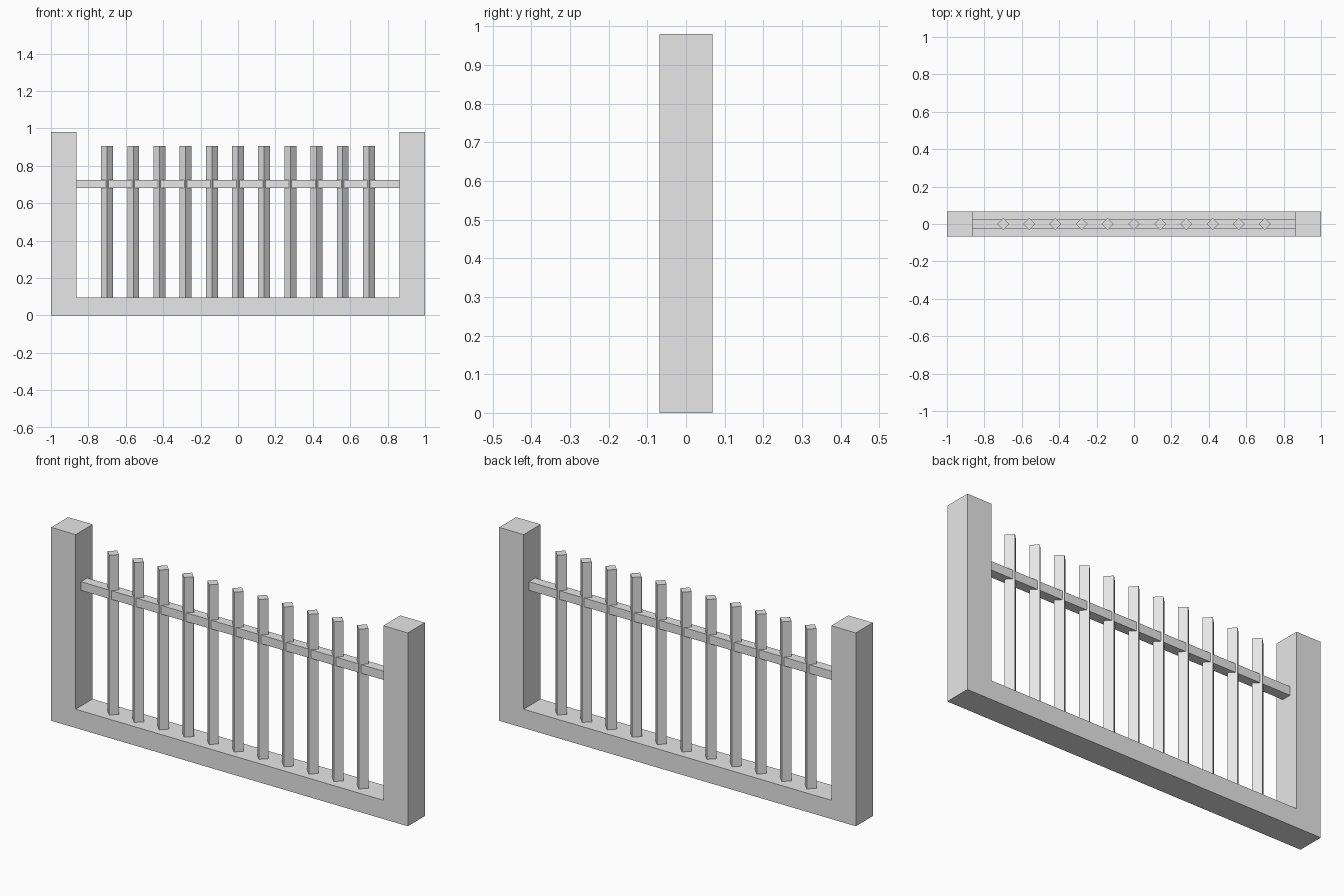
import bpy
import bmesh
from math import pi
from mathutils import Matrix

cube = bpy.data.objects.get("Cube")
if cube:
    bpy.data.objects.remove(cube, do_unlink=True)

grey = bpy.data.materials.new("light_grey")
grey.use_nodes = True
colour = (0.8, 0.8, 0.8, 1)
grey.diffuse_color = colour
grey.node_tree.nodes["Principled BSDF"].inputs["Base Color"].default_value = colour


def add_object(name, bm):
    bmesh.ops.recalc_face_normals(bm, faces=bm.faces)
    mesh = bpy.data.meshes.new(name)
    bm.to_mesh(mesh)
    bm.free()
    mesh.materials.append(grey)
    obj = bpy.data.objects.new(name, mesh)
    bpy.context.collection.objects.link(obj)
    return obj


def add_box(name, size, centre, turn=0):
    bm = bmesh.new()
    bmesh.ops.create_cube(bm, size=1)
    bm.transform(Matrix.Translation(centre) @ Matrix.Rotation(turn, 4, "Z")
                 @ Matrix.Diagonal((*size, 1)))
    return add_object(name, bm)


DEPTH, INNER = 0.136, 0.863
POST_TOP, BASE_TOP, BAR_TOP = 0.98, 0.095, 0.905

# U-shaped frame: two posts and a base in one extruded profile
half = [(1, 0), (1, POST_TOP), (INNER, POST_TOP), (INNER, BASE_TOP)]
outline = half + [(-x, z) for x, z in reversed(half)]
bm = bmesh.new()
face = bm.faces.new([bm.verts.new((x, -DEPTH / 2, z)) for x, z in outline])
extruded = bmesh.ops.extrude_face_region(bm, geom=[face], use_keep_orig=True)
verts = [v for v in extruded["geom"] if isinstance(v, bmesh.types.BMVert)]
bmesh.ops.translate(bm, verts=verts, vec=(0, DEPTH, 0))
add_object("frame", bm)

# Horizontal rail between the posts
add_box("rail", (2 * INNER, 0.05, 0.044), (0, 0, 0.703))

# Square bars turned corner-first
for i in range(11):
    add_box(f"bar_{i + 1}", (0.045, 0.045, BAR_TOP - BASE_TOP),
            ((i - 5) * 0.14, 0, (BAR_TOP + BASE_TOP) / 2), pi / 4)
